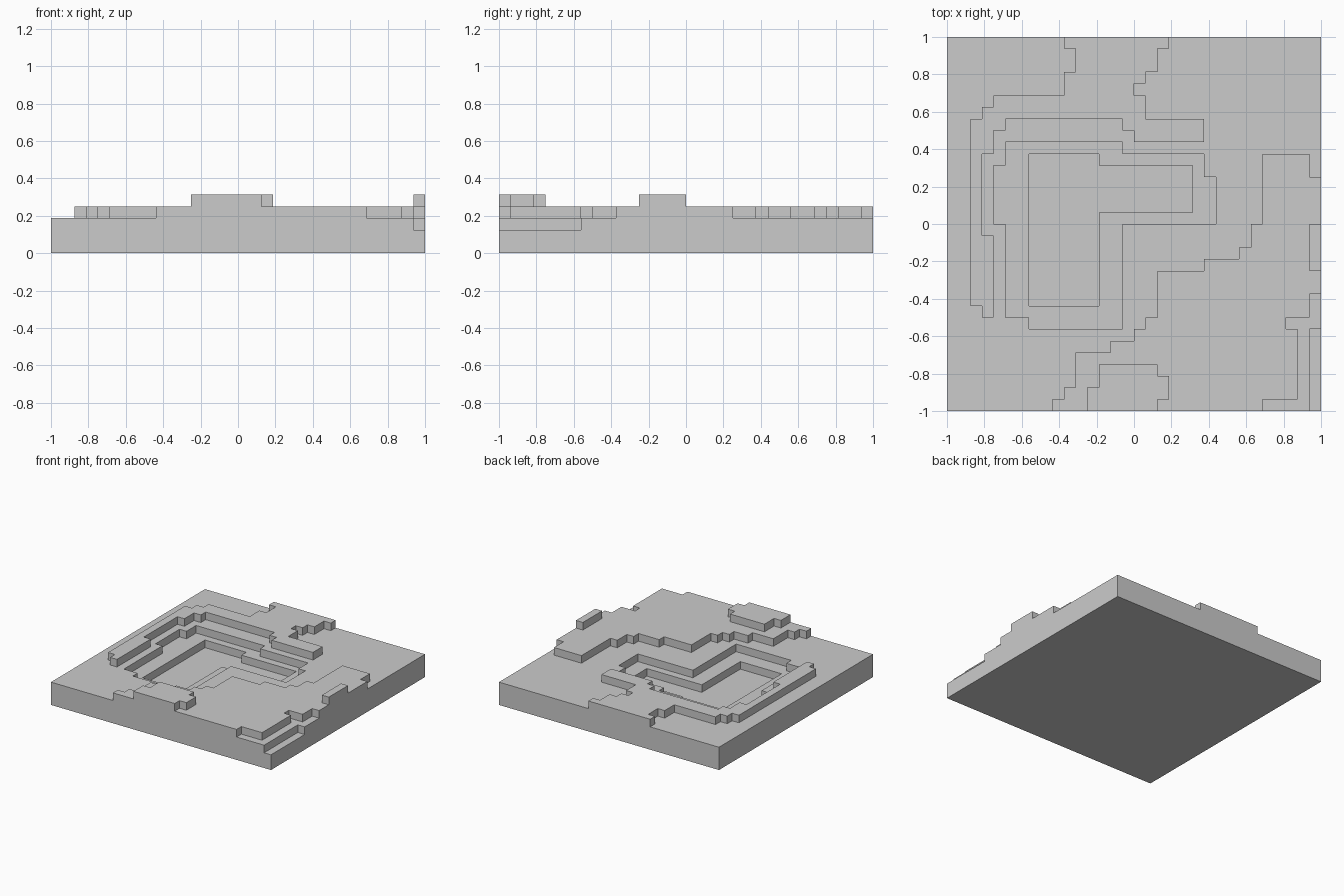
import bpy, bmesh

if "Cube" in bpy.data.objects:
    bpy.data.objects.remove(bpy.data.objects["Cube"])

N, U = 32, 1 / 16          # cells per side, block size
height = [[3] * N for _ in range(N)]   # plain ground is three blocks high


def paint(level, path):
    """Set the level inside a stepped outline given as x, y, x, y, ...
    Each x is an upright edge running from the previous y to the next y."""
    xs, ys = path[0::2], path[1::2]
    for i in range(N):
        for j in range(N):
            hits = sum(x <= i and min(ys[k - 1], ys[k]) <= j < max(ys[k - 1], ys[k])
                       for k, x in enumerate(xs))
            if hits % 2:
                height[i][j] = level


# Curved ridge on the back left
paint(4, [10, 31, 11, 29, 10, 27, 4, 26, 3, 25, 2, 9, 3, 8, 4, 15, 3, 22, 4, 24,
          5, 25, 15, 24, 16, 23, 22, 25, 17, 27, 16, 28, 17, 29, 18, 31, 19, 32])
# Plateau on the front right
paint(4, [9, 1, 10, 2, 11, 5, 14, 6, 16, 7, 17, 8, 18, 12, 22, 13, 25, 14,
          26, 16, 27, 22, 31, 20, 32, 0])
# Mounds on the plateau
paint(5, [12, 2, 13, 4, 18, 3, 19, 1, 18, 0])
paint(5, [31, 16, 32, 12])
# Steps down at the front right corner
paint(3, [32, 10, 31, 8, 29, 7, 30, 1, 27, 0])
paint(2, [31, 7, 32, 0])
# Sunken basin and its floor
paint(2, [5, 23, 15, 22, 22, 20, 23, 16, 15, 7, 7, 8, 5, 16, 4, 21])
paint(1, [7, 22, 13, 21, 21, 17, 13, 9])

# Block surface: tops, undersides and exposed walls
bm = bmesh.new()


def quad(*pts):
    bm.faces.new([bm.verts.new((x * U - 1, y * U - 1, z * U)) for x, y, z in pts])


def level_at(i, j):
    return height[i][j] if 0 <= i < N and 0 <= j < N else 0


for i in range(N):
    for j in range(N):
        h = height[i][j]
        ring = [(i, j), (i + 1, j), (i + 1, j + 1), (i, j + 1)]
        quad(*[(x, y, h) for x, y in ring])
        quad(*[(x, y, 0) for x, y in reversed(ring)])
        for k, (di, dj) in enumerate([(0, -1), (1, 0), (0, 1), (-1, 0)]):
            a, b = ring[k], ring[(k + 1) % 4]
            for z in range(level_at(i + di, j + dj), h):
                quad((*a, z), (*b, z), (*b, z + 1), (*a, z + 1))

# Weld the blocks and merge flat areas
bmesh.ops.remove_doubles(bm, verts=bm.verts, dist=0.001)
bmesh.ops.dissolve_limit(bm, angle_limit=0.01, verts=bm.verts, edges=bm.edges)
mesh = bpy.data.meshes.new("terrain")
bm.to_mesh(mesh)
bm.free()
bpy.context.collection.objects.link(bpy.data.objects.new("terrain", mesh))
